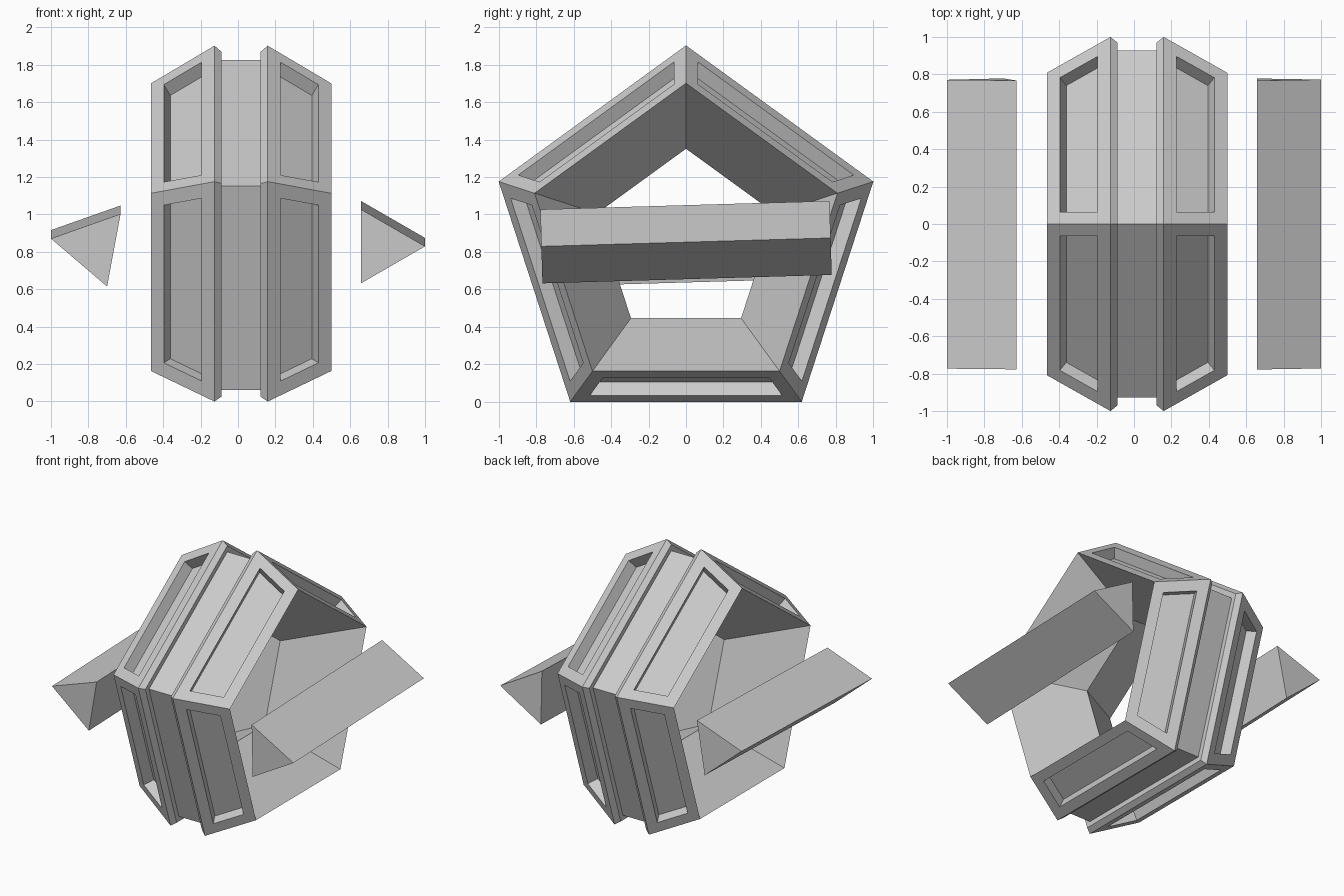
import bpy, bmesh
from math import sin, cos, radians, tau
from mathutils import Matrix

if "Cube" in bpy.data.objects:
    bpy.data.objects.remove(bpy.data.objects["Cube"])

R = 1.0515                      # pentagon circumradius
CZ = R * cos(radians(36))       # ring centre height
CX = 0.0165


def finish(bm, name):
    bmesh.ops.recalc_face_normals(bm, faces=bm.faces[:])
    me = bpy.data.meshes.new(name)
    bm.to_mesh(me)
    bm.free()
    ob = bpy.data.objects.new(name, me)
    bpy.context.collection.objects.link(ob)
    return ob


# Pentagonal ring: (x offset, radius) section lathed in five steps
half = [(0.4825, 0.85), (0.1425, R), (0.105, 1.02), (0.105, 0.975)]
section = [(0, 0.5)] + half + [(-x, r) for x, r in reversed(half)]
n = len(section)
bm = bmesh.new()
rings = []
for k in range(5):
    a = tau * k / 5
    rings.append([bm.verts.new((CX + x, r * sin(a), CZ + r * cos(a))) for x, r in section])
panels = []
for k in range(5):
    p, q = rings[k], rings[(k + 1) % 5]
    for i in range(n):
        j = (i + 1) % n
        f = bm.faces.new((p[i], p[j], q[j], q[i]))
        if i in (1, n - 2):     # sloped outer shoulders
            panels.append(f)
bmesh.ops.recalc_face_normals(bm, faces=bm.faces[:])

# Recessed panels on every sloped shoulder
bmesh.ops.inset_individual(bm, faces=panels, thickness=0.077, use_even_offset=True)
for f in panels:
    f.normal_update()
    shift = f.normal * -0.08
    new = bmesh.ops.extrude_face_region(bm, geom=[f])["geom"]
    bmesh.ops.translate(bm, vec=shift, verts=[v for v in new if isinstance(v, bmesh.types.BMVert)])
bmesh.ops.delete(bm, geom=[f for f in panels if f.is_valid], context='FACES_ONLY')
finish(bm, "pentagon_ring")


# Triangular side bars, slightly tilted about x
def side_bar(name, x, angle, radius=0.228, length=1.545):
    bm = bmesh.new()
    ends = []
    for y in (-length / 2, length / 2):
        ends.append([bm.verts.new((radius * cos(radians(angle + 120 * k)), y,
                                   radius * sin(radians(angle + 120 * k)))) for k in range(3)])
    a, b = ends
    bm.faces.new(a)
    bm.faces.new(b[::-1])
    for k in range(3):
        j = (k + 1) % 3
        bm.faces.new((a[k], b[k], b[j], a[j]))
    m = Matrix.Translation((x, 0, 0.852)) @ Matrix.Rotation(radians(1.67), 4, 'X')
    bm.transform(m)
    return finish(bm, name)


side_bar("right_bar", 0.772, 0)
side_bar("left_bar", -0.776, 169.5)
